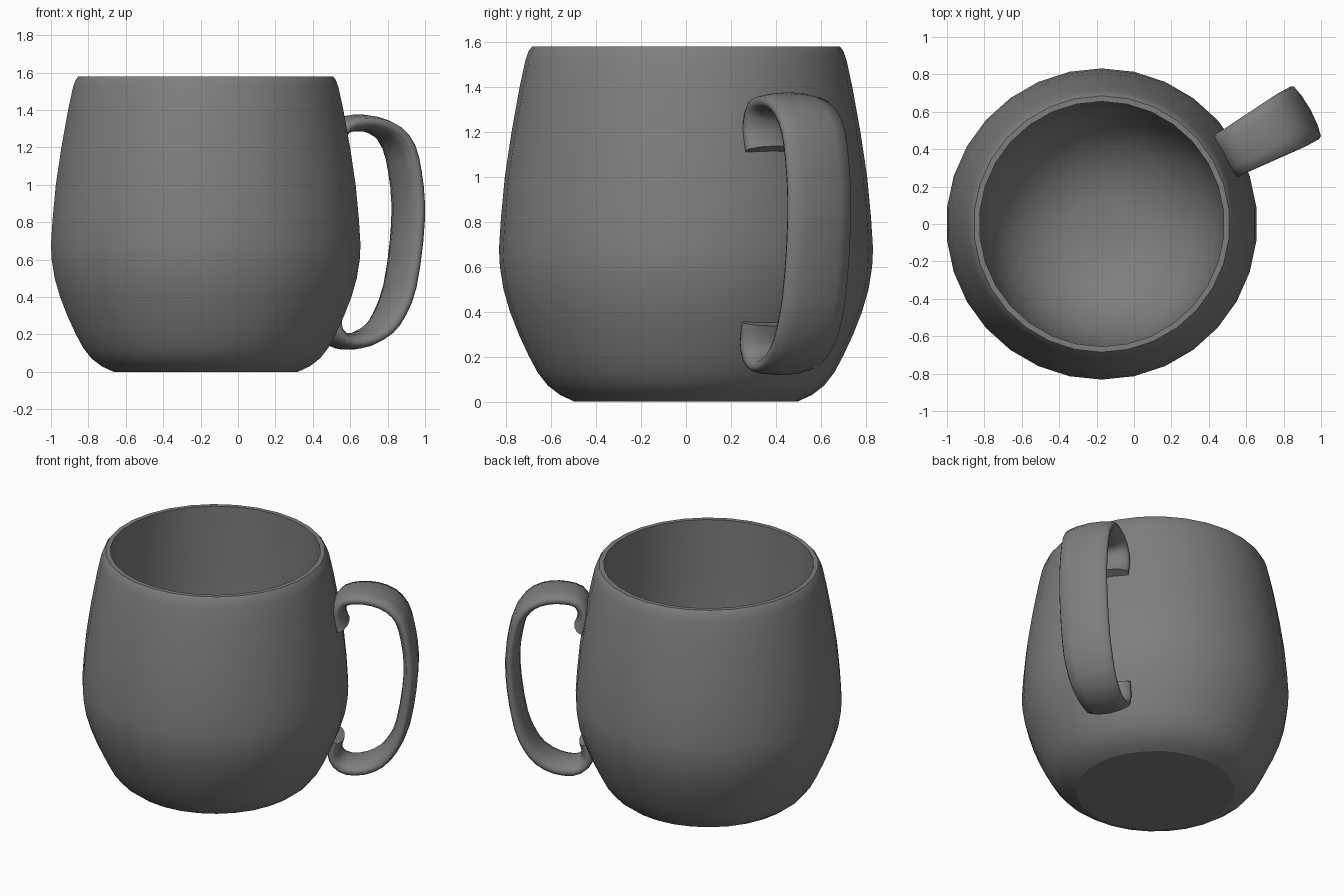
import bpy, bmesh, math
from mathutils import Vector

cube = bpy.data.objects.get("Cube")
if cube:
    bpy.data.objects.remove(cube, do_unlink=True)

grey = bpy.data.materials.new("grey_ceramic")
grey.use_nodes = True
GREY = (0.21, 0.21, 0.21, 1)
grey.diffuse_color = GREY
grey.node_tree.nodes["Principled BSDF"].inputs["Base Color"].default_value = GREY

AXIS_X = -0.1725                  # centre line of the cup
SEGMENTS = 30
HANDLE_ANGLE = math.radians(28.7)


def loft(name, rings, sharp_angle):
    """Skin a list of closed rings, cap both ends and smooth the result."""
    bm = bmesh.new()
    loops = [[bm.verts.new(p) for p in ring] for ring in rings]
    for a, b in zip(loops, loops[1:]):
        for i in range(len(a)):
            j = (i + 1) % len(a)
            bm.faces.new((a[i], a[j], b[j], b[i]))
    bm.faces.new(loops[0])
    bm.faces.new(loops[-1])
    bmesh.ops.recalc_face_normals(bm, faces=bm.faces)
    mesh = bpy.data.meshes.new(name)
    bm.to_mesh(mesh)
    bm.free()
    mesh.materials.append(grey)
    obj = bpy.data.objects.new(name, mesh)
    bpy.context.collection.objects.link(obj)
    bpy.ops.object.select_all(action='DESELECT')
    obj.select_set(True)
    bpy.context.view_layer.objects.active = obj
    bpy.ops.object.shade_smooth_by_angle(angle=math.radians(sharp_angle))


def circle(radius, z):
    """Ring around the cup axis with a corner at the very front and back."""
    turn = math.tau / SEGMENTS
    return [(AXIS_X + radius * math.sin(i * turn), radius * math.cos(i * turn), z)
            for i in range(SEGMENTS)]


def refine(points):
    """Add a smooth midpoint between each pair of path points."""
    last = len(points) - 1
    fine = []
    for i in range(last):
        a, b = points[i], points[i + 1]
        before, after = points[max(i - 1, 0)], points[min(i + 2, last)]
        fine += [a, (9 * (a + b) - before - after) / 16]
    return fine + [points[last]]


# Cup: outer wall from the foot to the rim, then the inner wall to a bowl floor
outer = [(.495, 0), (.56, .03), (.615, .072), (.66, .13), (.70, .205), (.744, .3),
         (.783, .4), (.812, .5), (.828, .6), (.832, .68), (.823, .82), (.806, 1),
         (.776, 1.2), (.74, 1.4), (.714, 1.52), (.70, 1.56), (.685, 1.58)]
inner = [(.655, 1.58), (.658, 1.4), (.66, 1.15), (.66, .9), (.65, .7), (.61, .5),
         (.54, .35), (.44, .23), (.3, .14), (.15, .1)]
loft("mug_body", [circle(r, z) for r, z in outer + inner], 22)

# Handle: a soft crowned strap swept along a hooked path of (distance out, height)
path = [(.80, 1.12), (.778, 1.18), (.778, 1.245), (.815, 1.308), (.90, 1.33),
        (1.0, 1.325), (1.10, 1.285), (1.172, 1.2), (1.208, 1.07), (1.228, .9),
        (1.218, .7), (1.178, .46), (1.12, .32), (1.05, .23), (.95, .175),
        (.84, .163), (.772, .2), (.748, .265), (.768, .35)]
section = [(-1, .008), (-.94, .026), (-.55, .039), (0, .045), (.55, .039), (.94, .026),
           (1, .008), (.94, -.014), (.55, -.037), (0, -.045), (-.55, -.037), (-.94, -.014)]
out = Vector((math.cos(HANDLE_ANGLE), math.sin(HANDLE_ANGLE), 0))
side = Vector((out.y, -out.x, 0))
up = Vector((0, 0, 1))
points = refine([Vector(p) for p in path])
rings = []
for i, p in enumerate(points):
    tangent = (points[min(i + 1, len(points) - 1)] - points[max(i - 1, 0)]).normalized()
    normal = out * -tangent.y + up * tangent.x
    half_width = .13 + .03 * min(1, max(0, (p.x - .8) / .35))
    centre = Vector((AXIS_X, 0, 0)) + out * p.x + up * p.y
    rings.append([centre + side * (s * half_width) + normal * t for s, t in section])
loft("mug_handle", rings, 65)
